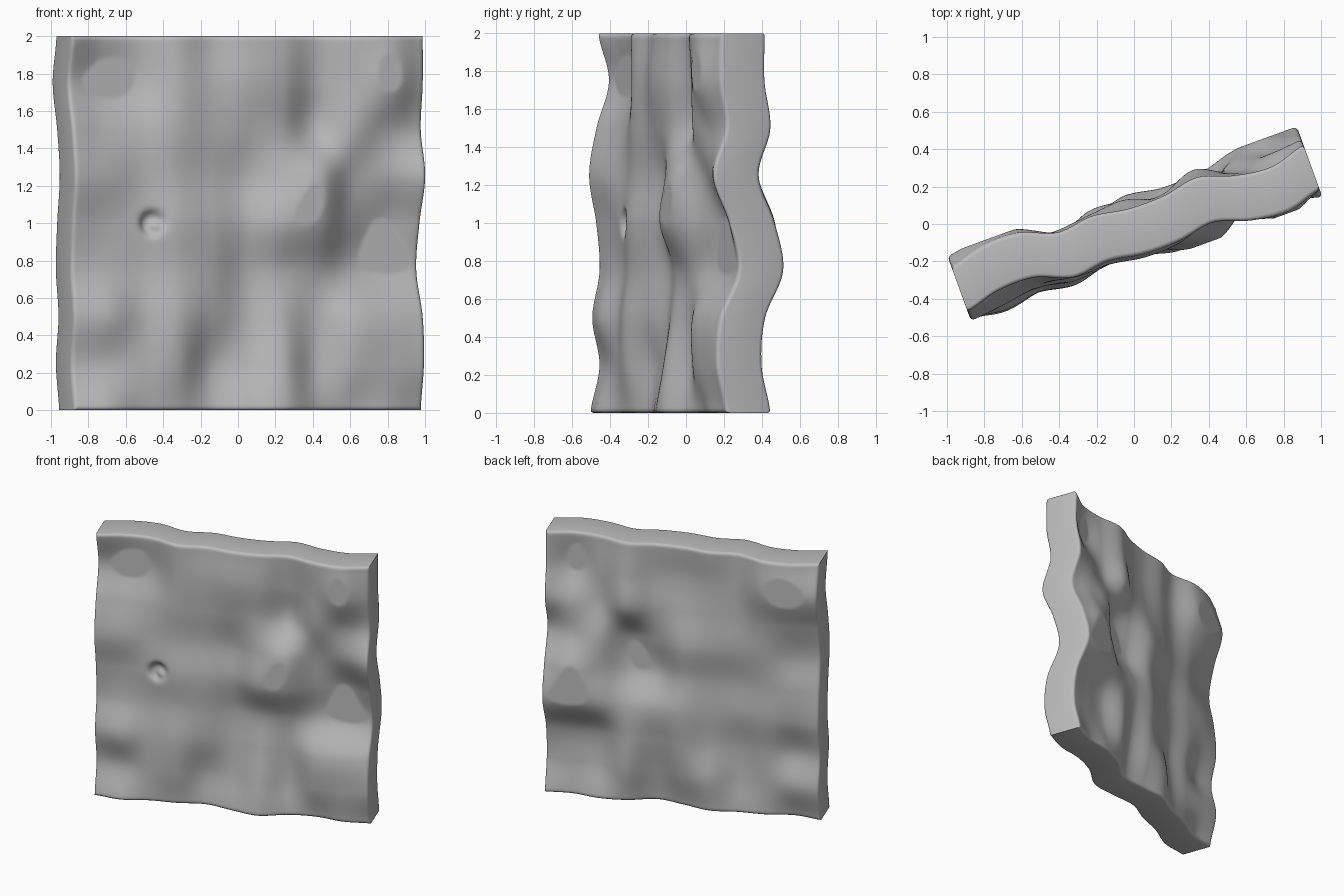
import bpy, bmesh, math
from mathutils import Matrix

if "Cube" in bpy.data.objects:
    bpy.data.objects.remove(bpy.data.objects["Cube"])

HALF_LEN, HEIGHT, HALF_THICK, ROUND = 0.996, 2.0, 0.128, 0.022
D_MIN, D_MAX = -0.100, 0.064          # the waves are cut flat at these depths
STEPS = 150

# Wave depth in hundredths: rows from bottom to top every 0.25, columns every 0.2
WAVES = [
    "-5 -8 -4 -3 0 -5 -9 -2 0 -3 -1",
    "0 -2 -4 -6 2 0 -6 1 -5 -6 -6",
    "-4 -7 -4 -7 -2 2 -2 1 -5 -5 -4",
    "0 -1 -1 -4 -2 3 0 0 5 7 6",
    "-2 -1 -2 -5 -3 -1 -9 -9 2 7 1",
    "-6 -4 -1 -2 0 1 -6 -9 0 -2 -8",
    "-2 1 1 -3 -2 -3 -3 3 -5 -3 -1",
    "5 8 6 -3 -3 -6 -5 1 -6 -11 -4",
    "-1 4 4 -3 -1 -4 -4 -1 -7 -9 -4",
]
WAVES = [[int(n) / 100 for n in row.split()] for row in WAVES]


def cubic(vals, t):
    """Smooth curve through evenly spaced values, t in index units."""
    last = len(vals) - 1
    i = min(max(int(t), 0), last - 1)
    f = t - i
    a, b, c, d = (vals[min(max(i + k, 0), last)] for k in (-1, 0, 1, 2))
    return b + 0.5 * f * (c - a + f * (2*a - 5*b + 4*c - d + f * (3*(b - c) + d - a)))


def wave(u, z):
    t = (u + 1) / 0.2
    d = cubic([cubic(row, t) for row in WAVES], z / 0.25)
    return min(max(d, D_MIN), D_MAX)


def half_thickness(u, z):
    """Full thickness with a small rounding along the outline."""
    e = min(HALF_LEN - abs(u), z, HEIGHT - z, ROUND)
    return HALF_THICK - ROUND + math.sqrt(max(ROUND**2 - (ROUND - e)**2, 0))


def dent(u, z):
    """Small chipped hole on the front, with a lump left inside."""
    r = math.hypot(u + 0.54, z - 1.0)
    hole = 0.04 / (1 + math.exp((r - 0.06) / 0.01))
    lump = 0.025 * math.exp(-(math.hypot(u + 0.52, z - 0.98) / 0.03)**2)
    return hole - lump


def spacing(lo, hi):
    """Even stations, with extra ones in the rounded rim."""
    rim = [ROUND * k for k in (0, 0.08, 0.3, 0.6)]
    n = STEPS
    inner = [lo + ROUND + (hi - lo - 2*ROUND) * i / n for i in range(n + 1)]
    return [lo + r for r in rim] + inner + [hi - r for r in reversed(rim)]


# Wavy slab: front and back sheets joined by the flat end faces
us, zs = spacing(-HALF_LEN, HALF_LEN), spacing(0, HEIGHT)
bm = bmesh.new()
front, back = [], []
for z in zs:
    frow, brow = [], []
    for u in us:
        d, h = wave(u, z), half_thickness(u, z)
        frow.append(bm.verts.new((u, d - h + dent(u, z), z)))
        brow.append(bm.verts.new((u, d + h, z)))
    front.append(frow)
    back.append(brow)
nz, nu = len(zs), len(us)
for j in range(nz - 1):
    for i in range(nu - 1):
        for s in (front, back):
            bm.faces.new((s[j][i], s[j][i+1], s[j+1][i+1], s[j+1][i]))
for j in (0, nz - 1):
    for i in range(nu - 1):
        bm.faces.new((front[j][i], front[j][i+1], back[j][i+1], back[j][i]))
for i in (0, nu - 1):
    for j in range(nz - 1):
        bm.faces.new((front[j][i], front[j+1][i], back[j+1][i], back[j][i]))
bmesh.ops.recalc_face_normals(bm, faces=bm.faces[:])
bm.transform(Matrix.Rotation(math.radians(20), 4, 'Z'))

mesh = bpy.data.meshes.new("wavy_slab")
bm.to_mesh(mesh)
bm.free()
slab = bpy.data.objects.new("wavy_slab", mesh)
bpy.context.collection.objects.link(slab)

stone = bpy.data.materials.new("stone grey")
stone.diffuse_color = (0.5, 0.5, 0.5, 1)
stone.use_nodes = True
stone.node_tree.nodes["Principled BSDF"].inputs["Base Color"].default_value = stone.diffuse_color
mesh.materials.append(stone)

bpy.context.view_layer.objects.active = slab
slab.select_set(True)
bpy.ops.object.shade_smooth_by_angle(angle=math.radians(50))
